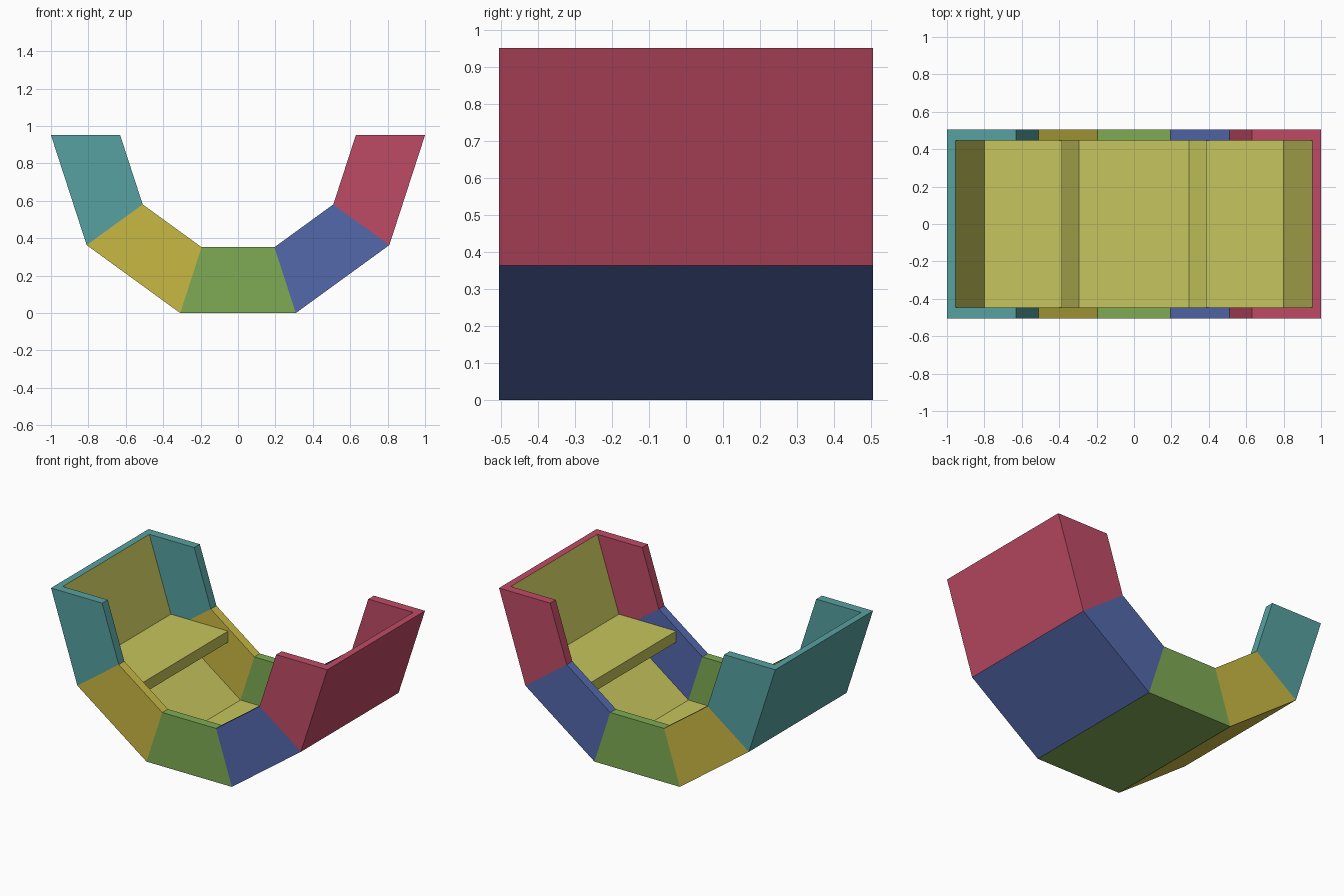
import bpy, bmesh, math

cube = bpy.data.objects.get("Cube")
if cube:
    bpy.data.objects.remove(cube)

HALF_DEPTH, INNER_DEPTH = 0.505, 0.447
OUTER, LINER, INNER = 1.0, 0.955, 0.63
CENTRE_Z = 0.951
SEAT_TOP, SEAT_BOTTOM, SEAT_FRONT, SEAT_BACK = 0.47, 0.397, 0.385, 0.80


def make_material(name, rgb):
    """Flat material from 0-255 display values, stored as linear colour."""
    linear = [((c / 255 + 0.055) / 1.055) ** 2.4 for c in rgb] + [1.0]
    mat = bpy.data.materials.new(name)
    mat.use_nodes = True
    mat.diffuse_color = linear
    mat.node_tree.nodes["Principled BSDF"].inputs["Base Color"].default_value = linear
    return mat


def make_object(name, bm, materials):
    bmesh.ops.recalc_face_normals(bm, faces=bm.faces)
    mesh = bpy.data.meshes.new(name)
    bm.to_mesh(mesh)
    bm.free()
    for mat in materials:
        mesh.materials.append(mat)
    obj = bpy.data.objects.new(name, mesh)
    bpy.context.collection.objects.link(obj)
    return obj


def channel_section(bm, step):
    """U-shaped section of the hull on one of the decagon's rays."""
    angle = math.pi + step * math.pi / 5
    profile = [(OUTER, -HALF_DEPTH), (OUTER, HALF_DEPTH),
               (INNER, HALF_DEPTH), (INNER, INNER_DEPTH),
               (LINER, INNER_DEPTH), (LINER, -INNER_DEPTH),
               (INNER, -INNER_DEPTH), (INNER, -HALF_DEPTH)]
    return [bm.verts.new((r * math.cos(angle), y, CENTRE_Z + r * math.sin(angle)))
            for r, y in profile]


def hull_segment(name, step, mat, lining):
    bm = bmesh.new()
    a, b = channel_section(bm, step), channel_section(bm, step + 1)
    for i in range(len(a)):
        j = (i + 1) % len(a)
        face = bm.faces.new((a[i], a[j], b[j], b[i]))
        # The inner floor strip takes the lining colour
        face.material_index = 1 if i == 4 else 0
    bm.faces.new(a)
    bm.faces.new(b)
    return make_object(name, bm, [mat, lining])


def bench(name, side, mat):
    bm = bmesh.new()
    bmesh.ops.create_cube(bm, size=1)
    for v in bm.verts:
        v.co.x = side * (SEAT_FRONT if v.co.x < 0 else SEAT_BACK)
        v.co.y = math.copysign(INNER_DEPTH, v.co.y)
        v.co.z = SEAT_TOP if v.co.z > 0 else SEAT_BOTTOM
    return make_object(name, bm, [mat])


lining = make_material("pale olive", (198, 197, 93))

# Hull: five segments of a half decagon, from right to left
segments = [("right_end", "teal", (87, 161, 160)),
            ("right_slope", "mustard", (201, 185, 68)),
            ("bottom", "green", (127, 171, 85)),
            ("left_slope", "blue", (82, 104, 171)),
            ("left_end", "crimson", (191, 75, 101))]
for step, (part, colour, rgb) in enumerate(segments):
    hull_segment(part + "_hull", step, make_material(colour, rgb), lining)

# Benches facing each other
bench("left_bench", 1, lining)
bench("right_bench", -1, lining)
